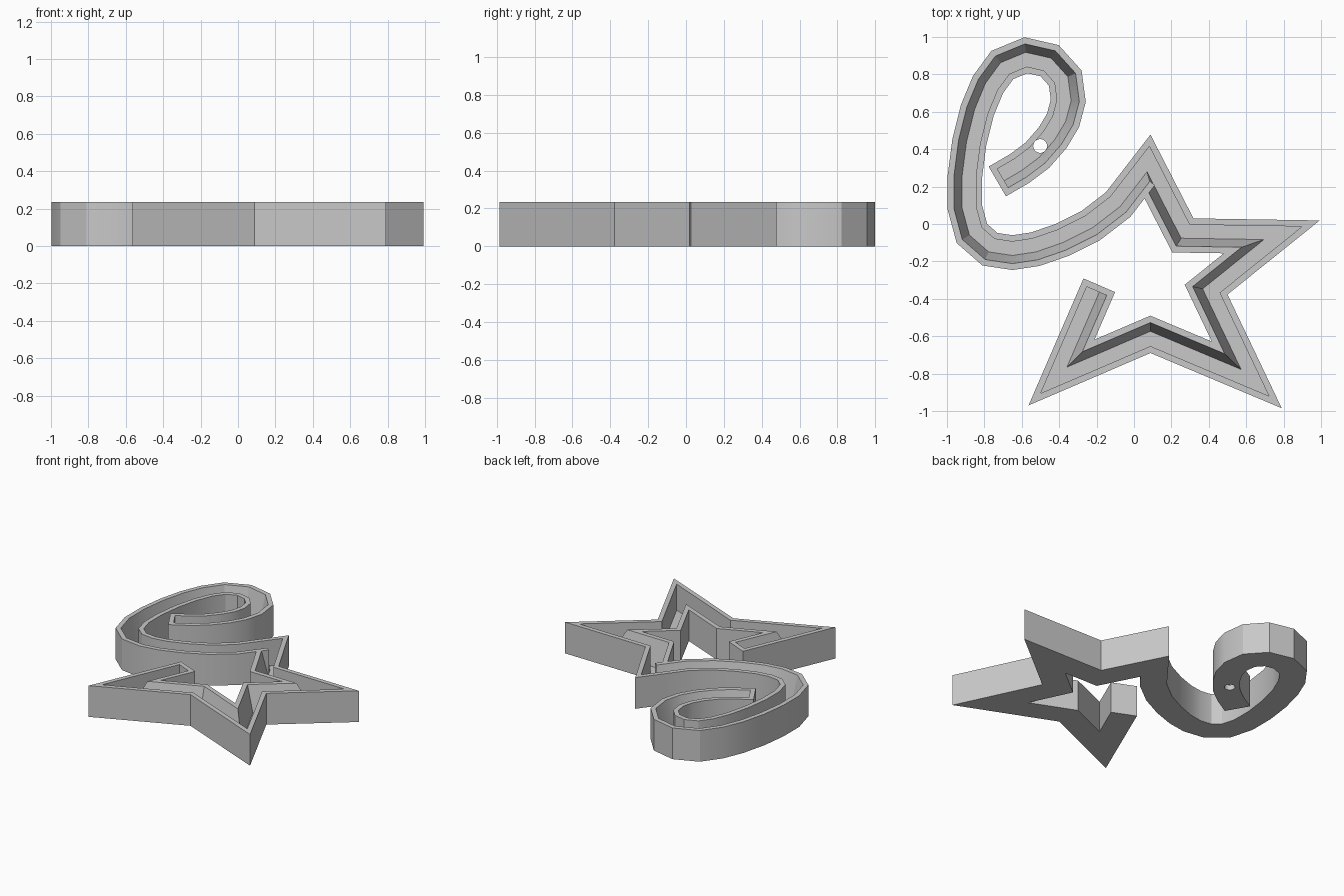
import bpy
import bmesh
from mathutils import Vector, Matrix

default_cube = bpy.data.objects.get("Cube")
if default_cube:
    bpy.data.objects.remove(default_cube, do_unlink=True)

HEIGHT = 0.235
FLOOR = 0.04
WIDTH = 0.184
RIM = 0.034
SLOPE = 0.043

# Left-hand edge of the channel: curl first, then the open star
curl = [(-.777, .307), (-.66, .375), (-.58, .435), (-.51, .515), (-.465, .59),
        (-.445, .665), (-.455, .74), (-.5, .79), (-.57, .806), (-.645, .775),
        (-.70, .70), (-.75, .58), (-.79, .42), (-.812, .25), (-.812, .1),
        (-.785, 0), (-.73, -.048), (-.65, -.06), (-.55, -.045), (-.42, 0),
        (-.28, .07), (-.15, .17), (-.034, .32)]
star = [(.088, .478), (.318, .03), (.993, .019), (.5, -.377), (.79, -.985),
        (.088, -.69), (-.564, -.97), (-.27, -.291)]
path = [Vector(p) for p in curl + star]


def step_in(end, neighbour):
    """Point one wall thickness in from an end of the path."""
    return end + (neighbour - end).normalized() * RIM


path.insert(1, step_in(path[0], path[1]))
path.insert(-1, step_in(path[-1], path[-2]))


def mitres(points):
    """Right-hand offset direction at every point, mitred at the corners."""
    normals = []
    for a, b in zip(points, points[1:]):
        d = (b - a).normalized()
        normals.append(Vector((d.y, -d.x)))
    result = [normals[0]]
    for n, m in zip(normals, normals[1:]):
        result.append((n + m) / (1 + n.dot(m)))
    return result + [normals[-1]]


def section(floor):
    """Cross-section as (offset, height): one upright wall, one sloped wall."""
    inner = WIDTH - RIM
    return [(0, 0), (0, HEIGHT), (RIM, HEIGHT), (RIM, floor),
            (inner - SLOPE, floor), (inner, HEIGHT),
            (WIDTH, HEIGHT), (WIDTH, 0)]


solid = section(HEIGHT)
hollow = section(FLOOR)

# Solid sections at both ends close the tray
directions = mitres(path)
stations = list(zip(path, directions, [hollow] * len(path)))
first, second = stations[0], stations[1]
before_last, last = stations[-2], stations[-1]
stations = ([(*first[:2], solid), (*second[:2], solid)] + stations[1:-1]
            + [(*before_last[:2], solid), (*last[:2], solid)])

bm = bmesh.new()
rings = []
for point, direction, profile in stations:
    ring = []
    for offset, z in profile:
        xy = point + direction * offset
        ring.append(bm.verts.new((xy.x, xy.y, z)))
    rings.append(ring)

for a, b in zip(rings, rings[1:]):
    for i in range(len(a)):
        j = (i + 1) % len(a)
        bm.faces.new((a[i], a[j], b[j], b[i]))
bm.faces.new(rings[0])
bm.faces.new(rings[-1])
bmesh.ops.remove_doubles(bm, verts=bm.verts, dist=0.0001)
bmesh.ops.dissolve_degenerate(bm, edges=bm.edges, dist=0.0001)
bmesh.ops.recalc_face_normals(bm, faces=bm.faces)


def make_object(name, source):
    mesh = bpy.data.meshes.new(name)
    source.to_mesh(mesh)
    source.free()
    obj = bpy.data.objects.new(name, mesh)
    bpy.context.collection.objects.link(obj)
    return obj


tray = make_object("star_channel_tray", bm)

# Round cable hole near the curled end
hole = bmesh.new()
bmesh.ops.create_cone(hole, cap_ends=True, segments=24, radius1=0.037,
                      radius2=0.037, depth=1,
                      matrix=Matrix.Translation((-.502, .417, 0)))
cutter = make_object("hole_cutter", hole)
cutter.hide_render = True

cut = tray.modifiers.new("cable_hole", 'BOOLEAN')
cut.operation = 'DIFFERENCE'
cut.solver = 'EXACT'
cut.object = cutter
depsgraph = bpy.context.evaluated_depsgraph_get()
finished = bpy.data.meshes.new_from_object(tray.evaluated_get(depsgraph))
tray.modifiers.clear()
tray.data = finished
bpy.data.objects.remove(cutter, do_unlink=True)

# Plain grey plastic
grey = bpy.data.materials.new("plain_grey")
grey.use_nodes = True
colour = (0.58, 0.58, 0.58, 1)
grey.diffuse_color = colour
grey.node_tree.nodes["Principled BSDF"].inputs["Base Color"].default_value = colour
tray.data.materials.clear()
tray.data.materials.append(grey)

# Smooth curl, crisp rims and star corners
bpy.ops.object.select_all(action='DESELECT')
tray.select_set(True)
bpy.context.view_layer.objects.active = tray
bpy.ops.object.shade_smooth_by_angle(angle=0.5)
